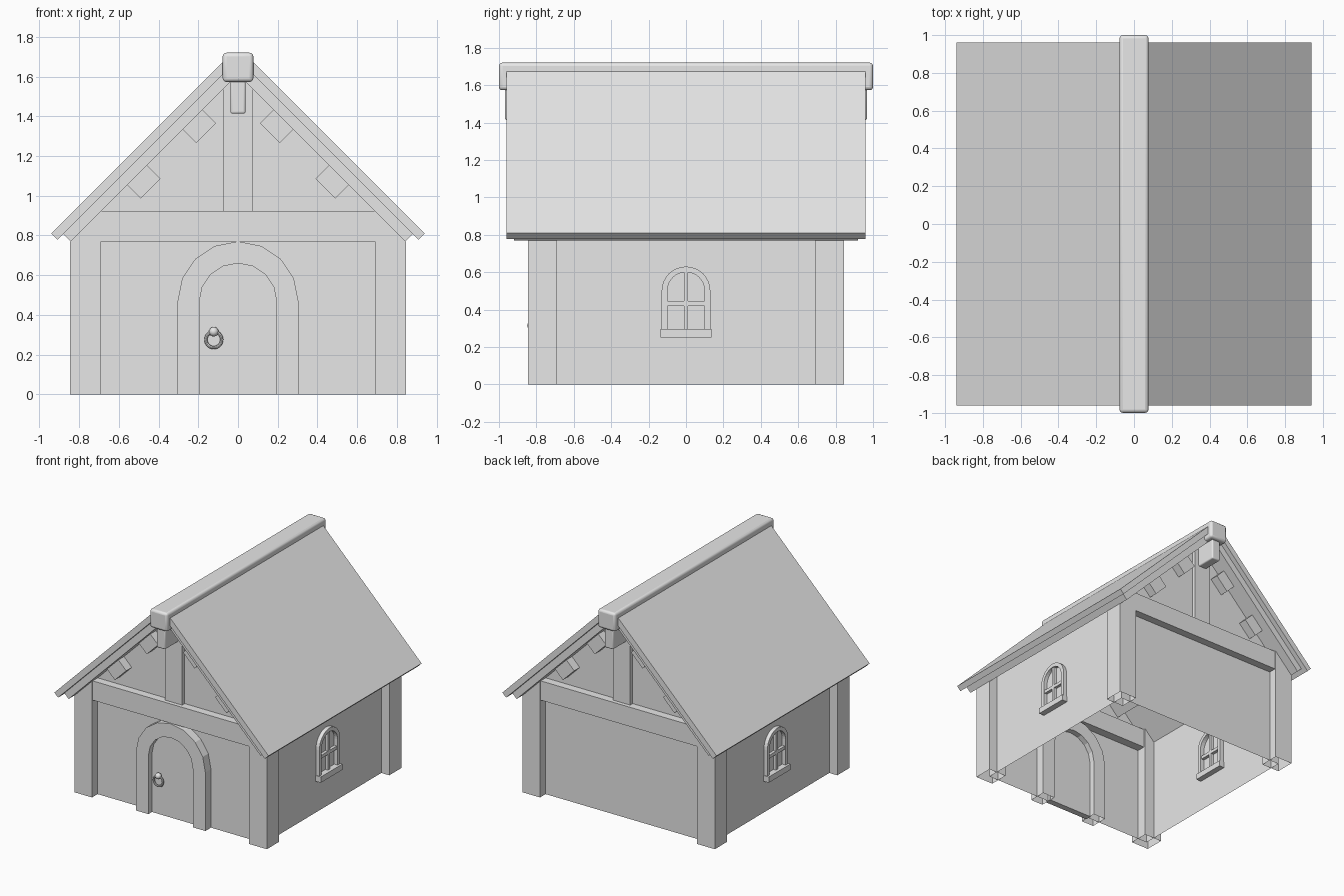
import bpy, bmesh
from math import sin, cos, pi
from mathutils import Vector

if "Cube" in bpy.data.objects:
    bpy.data.objects.remove(bpy.data.objects["Cube"])

mat = bpy.data.materials.new("plain grey")
mat.use_nodes = True
mat.diffuse_color = (0.8, 0.8, 0.8, 1)
mat.node_tree.nodes["Principled BSDF"].inputs["Base Color"].default_value = (0.8, 0.8, 0.8, 1)


def finish(name, bm):
    bmesh.ops.recalc_face_normals(bm, faces=bm.faces)
    mesh = bpy.data.meshes.new(name)
    bm.to_mesh(mesh)
    bm.free()
    mesh.materials.append(mat)
    ob = bpy.data.objects.new(name, mesh)
    bpy.context.collection.objects.link(ob)
    return ob


def smooth(ob):
    bpy.ops.object.select_all(action='DESELECT')
    ob.select_set(True)
    bpy.context.view_layer.objects.active = ob
    bpy.ops.object.shade_smooth_by_angle()


def prism(name, profile, start, end, axis='y', drop=None):
    """Extrude a (horizontal, z) profile along an axis; drop(face) removes faces."""
    def place(u, z, d):
        return (u, d, z) if axis == 'y' else (d, u, z)
    bm = bmesh.new()
    a = [bm.verts.new(place(u, z, start)) for u, z in profile]
    b = [bm.verts.new(place(u, z, end)) for u, z in profile]
    bm.faces.new(a)
    bm.faces.new(b[::-1])
    n = len(a)
    for i in range(n):
        j = (i + 1) % n
        bm.faces.new((a[j], a[i], b[i], b[j]))
    bm.normal_update()
    if drop:
        gone = [f for f in bm.faces if drop(f)]
        bmesh.ops.delete(bm, geom=gone, context='FACES')
    return finish(name, bm)


def rect(u0, u1, z0, z1):
    return [(u0, z0), (u1, z0), (u1, z1), (u0, z1)]


def arch(r, base, spring, steps):
    """Round-headed outline, from bottom right to bottom left."""
    head = [(r * cos(pi * i / steps), spring + r * sin(pi * i / steps)) for i in range(steps + 1)]
    return [(r, base)] + head + [(-r, base)]


def on_ground(f):
    return all(v.co.z < 0.001 for v in f.verts)


def slope_or_ground(f):
    return on_ground(f) or f.calc_center_median().z > 0.8 and abs(f.normal.y) < 0.5


# Wall shell, open below and under the roof
WALL, OUT, IN = 0.775, 0.845, 0.69
prism("walls", [(-WALL, 0), (WALL, 0), (WALL, 0.85), (0, 1.625), (-WALL, 0.85)],
      -WALL, WALL, drop=slope_or_ground)

for s, side in ((1, "left"), (-1, "right")):
    # Roof: outer covering over a slightly shorter inner layer
    prism(side + "_roof_covering",
          [(s * x, z) for x, z in ((0.94, 0.81), (0.908, 0.778), (0.03, 1.656), (0.06, 1.69))],
          -0.96, 0.96)
    prism(side + "_roof_lining",
          [(s * x, z) for x, z in ((0.88, 0.806), (0.843, 0.769), (0, 1.612), (0, 1.686))],
          -0.92, 0.92)
    # Purlins lying under the slopes
    for x, z, label in ((0.46, 1.155, "lower"), (0.18, 1.435, "upper")):
        quad = [(x, z), (x + 0.1, z - 0.1), (x + 0.03, z - 0.17), (x - 0.07, z - 0.07)]
        prism(f"{side}_{label}_purlin", [(s * u, w) for u, w in quad], -OUT, OUT)
    # Corner posts, cut to the roof slope
    post = [(s * x, z) for x, z in ((IN, 0), (OUT, 0), (OUT, 0.77), (IN, 0.925))]
    prism(side + "_front_post", post, -OUT, -IN, drop=on_ground)
    prism(side + "_back_post", post, IN, OUT, drop=on_ground)

    # Arched window on each side wall
    prism(side + "_window_frame",
          arch(0.13, 0.27, 0.5, 16) + arch(0.1, 0.27, 0.5, 16)[::-1],
          s * 0.74, s * 0.805, 'x')
    prism(side + "_window_upright", rect(-0.012, 0.012, 0.28, 0.61), s * 0.75, s * 0.798, 'x')
    prism(side + "_window_crossbar", rect(-0.11, 0.11, 0.42, 0.446), s * 0.75, s * 0.798, 'x')
    prism(side + "_window_sill", rect(-0.136, 0.136, 0.25, 0.296), s * 0.73, s * 0.822, 'x')

# Tie beam and king post on each gable
for s, end in ((-1, "front"), (1, "back")):
    prism(end + "_tie_beam", rect(-IN, IN, 0.77, 0.923), s * 0.705, s * 0.838)
    prism(end + "_king_post", rect(-0.075, 0.075, 0.92, 1.58), s * 0.74, s * 0.807)


# Rounded ridge beams
def ridge(name, half, z0, z1, length, radius):
    ob = prism(name, rect(-half, half, z0, z1), -length, length)
    bev = ob.modifiers.new("rounding", 'BEVEL')
    bev.width = radius
    bev.segments = 3
    smooth(ob)


ridge("ridge_beam", 0.077, 1.573, 1.72, 1.0, 0.018)
ridge("ridge_support", 0.038, 1.413, 1.6, 0.968, 0.01)

# Door with arched surround
prism("door_surround", arch(0.305, 0, 0.465, 8) + arch(0.195, 0, 0.465, 8)[::-1],
      -OUT, -0.705, drop=on_ground)
prism("door", arch(0.2, 0, 0.465, 8), -0.80, -0.75)

# Door knocker
bpy.ops.mesh.primitive_torus_add(location=(-0.122, -0.825, 0.275), rotation=(pi / 2, 0, 0),
                                 major_radius=0.04, minor_radius=0.008,
                                 major_segments=28, minor_segments=8)
ring = bpy.context.object
ring.name = "knocker_ring"
ring.data.materials.append(mat)
smooth(ring)
bm = bmesh.new()
bmesh.ops.create_uvsphere(bm, u_segments=16, v_segments=10, radius=0.024)
bmesh.ops.translate(bm, verts=bm.verts, vec=Vector((-0.122, -0.825, 0.315)))
smooth(finish("knocker_mount", bm))
